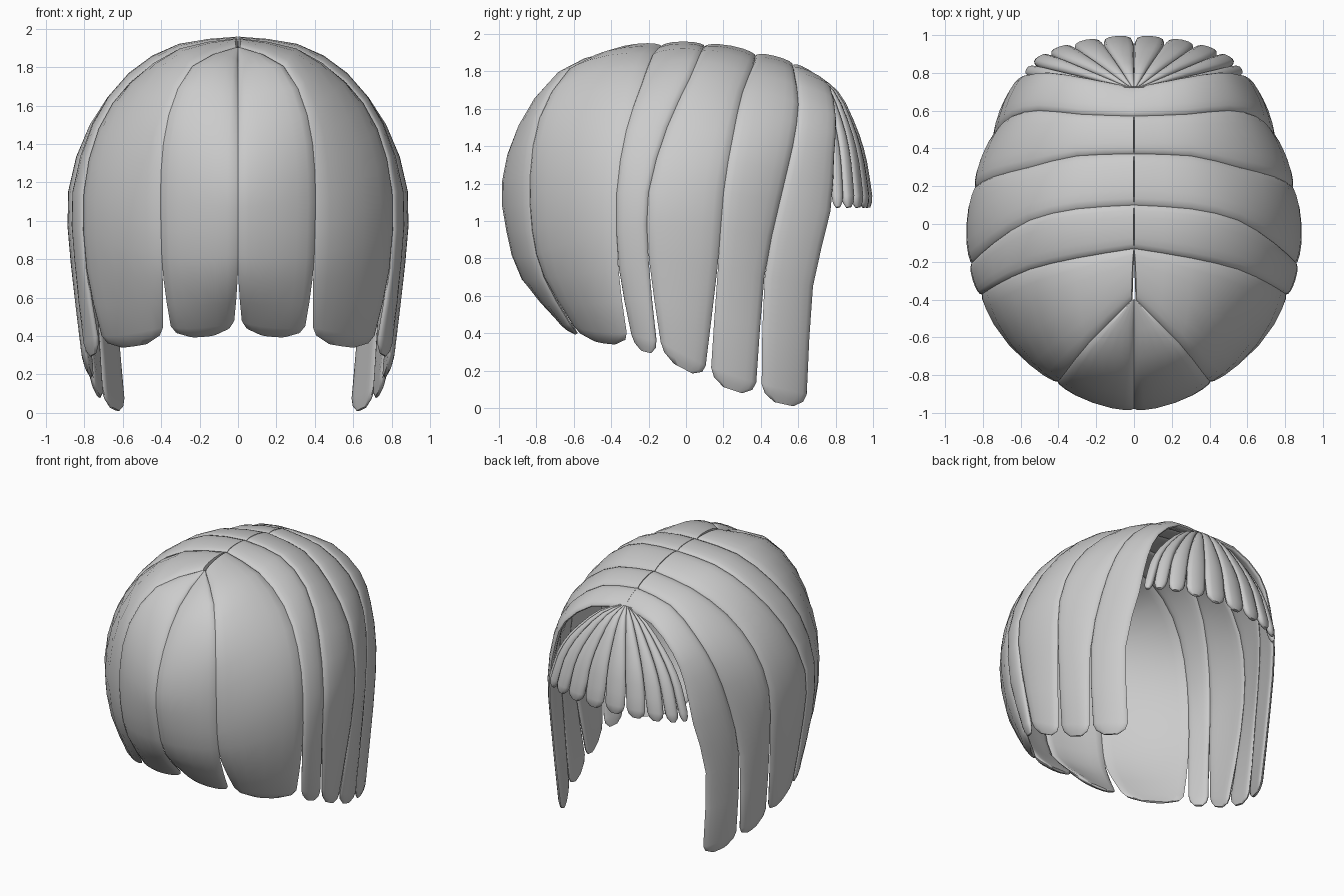
import bpy, bmesh, math
from mathutils import Vector

if "Cube" in bpy.data.objects:
    bpy.data.objects.remove(bpy.data.objects["Cube"])


def sample(points, t):
    # Catmull-Rom curve through the points, t in 0..1
    p = [Vector(q) for q in points]
    p = [2 * p[0] - p[1]] + p + [2 * p[-1] - p[-2]]
    n = len(p) - 3
    i = min(int(t * n), n - 1)
    f = t * n - i
    a, b, c, d = p[i:i + 4]
    return 0.5 * (2 * b + (c - a) * f + (2 * a - 5 * b + 4 * c - d) * f * f
                  + (3 * b - a - 3 * c + d) * f ** 3)


def lock(name, left, right, thick=0.022, tip=0.08, rows=12, sides=16):
    # padded lock of hair lofted between two edge curves, with a blunt tip
    frames = []
    for r in range(rows + 1):
        t = r / rows
        a, b = sample(left, t), sample(right, t)
        shrink = 1 - 0.12 * max(0, (t - 0.7) / 0.3) ** 2
        frames.append([(a + b) / 2, (b - a) / 2 * shrink, thick])
    mid, half, _ = frames[-1]
    down = (mid - frames[-2][0]).normalized()
    frames.append([mid + down * tip * 0.55, half * 0.85, thick * 0.8])
    frames.append([mid + down * tip, half * 0.42, thick * 0.4])

    bm = bmesh.new()
    rings = []
    for i, (c, h, th) in enumerate(frames):
        tangent = frames[min(i + 1, len(frames) - 1)][0] - frames[max(i - 1, 0)][0]
        normal = h.cross(tangent).normalized()
        if normal.dot(c - Vector((0, 0, 1))) < 0:
            normal.negate()
        crown = (2 * h.length) ** 2 / 7.2
        th = min(th, h.length * 0.8)
        ring = []
        for k in range(sides):
            ang = 2 * math.pi * k / sides
            cu, su = math.cos(ang), math.sin(ang)
            u = math.copysign(abs(cu) ** 0.8, cu)
            v = math.copysign(abs(su) ** 0.8, su)
            ring.append(bm.verts.new(c + h * u * 1.015 + normal * (crown * (1 - u * u) + th * v)))
        rings.append(ring)
    for r0, r1 in zip(rings, rings[1:]):
        for k in range(sides):
            m = (k + 1) % sides
            bm.faces.new((r0[k], r0[m], r1[m], r1[k]))
    bm.faces.new(rings[0])
    bm.faces.new(rings[-1])
    bmesh.ops.recalc_face_normals(bm, faces=bm.faces)
    mesh = bpy.data.meshes.new(name)
    bm.to_mesh(mesh)
    bm.free()
    ob = bpy.data.objects.new(name, mesh)
    bpy.context.collection.objects.link(ob)
    # opposite half of the hairstyle
    mod = ob.modifiers.new("mirror", "MIRROR")
    mod.use_mirror_merge = False
    bpy.ops.object.select_all(action='DESELECT')
    ob.select_set(True)
    bpy.context.view_layer.objects.active = ob
    bpy.ops.object.shade_smooth_by_angle(angle=math.radians(50))


# dividing lines between the locks, from the parting down to the ends
center_back = [(0, -.4, 1.9), (0, -.7, 1.74), (0, -.89, 1.48), (0, -.975, 1.2),
               (0, -.95, .95), (0, -.87, .7), (0, -.66, .48)]
back_line = [(.01, -.4, 1.9), (.24, -.63, 1.8), (.36, -.78, 1.55), (.4, -.83, 1.25),
             (.4, -.82, .95), (.39, -.76, .7), (.37, -.62, .45)]
side_1 = [(0, -.13, 1.93), (.3, -.18, 1.88), (.55, -.24, 1.72), (.72, -.32, 1.48),
          (.8, -.37, 1.15), (.79, -.36, .75), (.73, -.3, .4)]
side_2 = [(0, .1, 1.93), (.3, .08, 1.9), (.55, .02, 1.76), (.74, -.1, 1.5),
          (.85, -.2, 1.15), (.84, -.2, .8), (.8, -.15, .36)]
side_3 = [(0, .37, 1.88), (.3, .36, 1.83), (.55, .3, 1.68), (.74, .25, 1.45),
          (.83, .2, 1.15), (.82, .17, .75), (.76, .12, .22)]
side_4 = [(0, .57, 1.83), (.28, .58, 1.78), (.5, .6, 1.62), (.64, .57, 1.4),
          (.71, .5, 1.1), (.74, .42, .7), (.71, .39, .13)]
face_edge = [(0, .72, 1.74), (.25, .77, 1.71), (.45, .8, 1.55), (.54, .79, 1.35),
             (.6, .77, 1.05), (.64, .68, .65), (.59, .66, .07)]

# back and side locks
lines = [center_back, back_line, side_1, side_2, side_3, side_4, face_edge]
names = ["back_lock", "rear_corner_lock", "rear_side_lock",
         "middle_side_lock", "front_side_lock", "face_lock"]
for name, a, b in zip(names, lines, lines[1:]):
    lock(name, a, b)


# fringe fanning out from the front of the parting
def fringe_line(k):
    a = k / 5 * math.pi / 2
    ex, ey = .52 * math.sin(a), .78 + .19 * math.cos(a)
    profile = [(.02, 1.76), (.33, 1.67), (.67, 1.49), (.87, 1.33), (1, 1.13)]
    return [(.008 * k + ex * f, .72 + (ey - .72) * f, z) for f, z in profile]


for k in range(5):
    lock("fringe_lock_%d" % (k + 1), fringe_line(k), fringe_line(k + 1),
         thick=0.028, tip=0.06, rows=9, sides=12)
